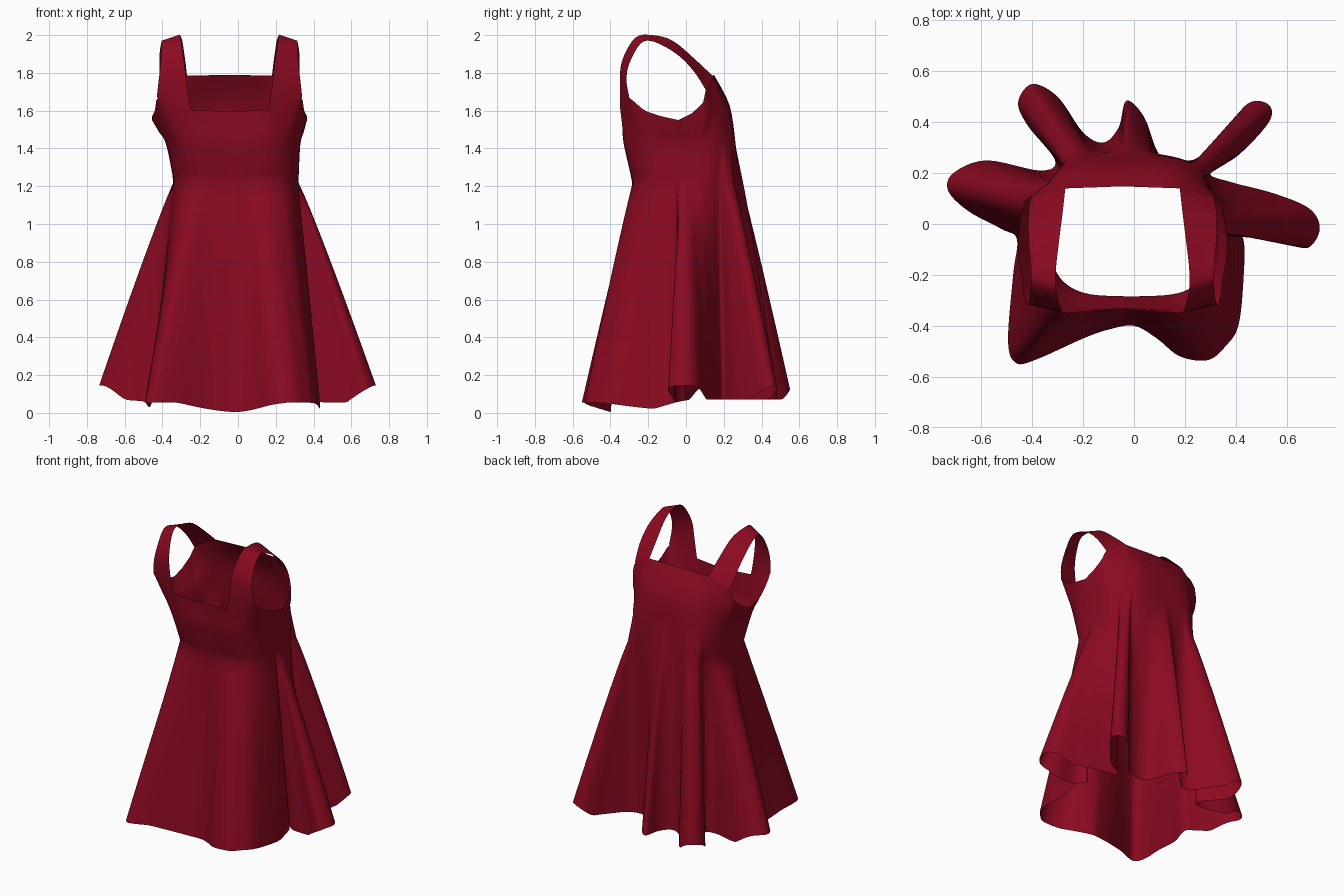
import bpy, bmesh, math
from mathutils import Vector

if "Cube" in bpy.data.objects:
    bpy.data.objects.remove(bpy.data.objects["Cube"])

red = bpy.data.materials.new("crimson cloth")
red.diffuse_color = (0.26, 0.003, 0.015, 1)
red.use_nodes = True
red.node_tree.nodes["Principled BSDF"].inputs["Base Color"].default_value = red.diffuse_color
CY = -0.03          # centre used for the angles around the body


def spline(p0, p1, p2, p3, t):
    return 0.5 * (2 * p1 + (p2 - p0) * t + (2 * p0 - 5 * p1 + 4 * p2 - p3) * t * t
                  + (3 * p1 - p0 - 3 * p2 + p3) * t ** 3)


def smooth_path(pts, n, closed=False):
    pts = [Vector(p) for p in pts]
    k = len(pts)
    pick = (lambda i: pts[i % k]) if closed else (lambda i: pts[max(0, min(k - 1, i))])
    out = [spline(pick(i - 1), pick(i), pick(i + 1), pick(i + 2), j / n)
           for i in range(k if closed else k - 1) for j in range(n)]
    return out if closed else out + [pts[-1]]


def angle(x, y):
    a = (math.atan2(y - CY, x) + math.pi / 2) % math.tau
    return 0.0 if a > math.tau - 1e-5 else a


def step(lo, hi, v):
    t = max(0, min(1, (v - lo) / (hi - lo)))
    return t * t * (3 - 2 * t)


def ring_at(half, a, c):
    """Point at angle a on a ring given by its right half, shifted sideways by c."""
    flip = a > math.pi
    a = math.tau - a if flip else a
    for p, q in zip(half, half[1:]):
        a0 = angle(p[0], p[1])
        a1 = angle(q[0], q[1])
        if a <= a1 + 1e-6:
            break
    t = max(0, min(1, (a - a0) / (a1 - a0)))
    v = Vector(p).lerp(Vector(q), t)
    return Vector((c + (-v.x if flip else v.x), v.y, v.z))


def build(name, grid, closed):
    bm = bmesh.new()
    cols = [[bm.verts.new(p) for p in col] for col in grid]
    for i in range(len(cols) if closed else len(cols) - 1):
        a, b = cols[i], cols[(i + 1) % len(cols)]
        for j in range(len(a) - 1):
            bm.faces.new((a[j], b[j], b[j + 1], a[j + 1])).smooth = True
    me = bpy.data.meshes.new(name)
    bm.to_mesh(me)
    bm.free()
    me.materials.append(red)
    ob = bpy.data.objects.new(name, me)
    bpy.context.collection.objects.link(ob)


# hem outline with its folds, counter-clockwise from front centre
hem_pts = [(0, -.40), (.09, -.45), (.18, -.52), (.29, -.535), (.36, -.48), (.41, -.40),
           (.43, -.22), (.43, -.06), (.38, .0), (.45, -.05), (.58, -.06), (.68, -.095),
           (.73, -.02), (.69, .06), (.55, .12), (.38, .165), (.30, .20),
           (.41, .27), (.53, .40), (.53, .468), (.45, .475), (.35, .36), (.24, .25),
           (.11, .26), (.04, .42), (-.03, .485), (-.06, .38), (-.12, .32), (-.20, .36),
           (-.30, .50), (-.40, .55), (-.455, .48), (-.42, .39), (-.31, .25), (-.37, .21),
           (-.58, .25), (-.71, .20), (-.73, .13), (-.65, .05), (-.52, -.02), (-.46, -.06),
           (-.475, -.2), (-.495, -.46), (-.465, -.545), (-.39, -.535), (-.2, -.45), (-.1, -.415)]
# the hem rises with the spread of the folds and towards the back
hem = []
for p in smooth_path(hem_pts, 6, True):
    r = p.length
    z = min(.05, .25 * max(0, r - .4)) + .09 * step(.55, .73, r) * step(-.3, -.05, p.y)
    hem.append(Vector((p.x, p.y, max(.005 + z, .07 * step(-.3, .05, p.y)))))

# matching angles at the waist, kept in order and smoothed
angs = sorted(angle(p.x, p.y) for p in hem)
N, R = len(angs), 5
full = [a - math.tau for a in angs] + angs + [a + math.tau for a in angs]
angs = [(sum(full[N + i - R:N + i + R + 1]) / (2 * R + 1)) % math.tau for i in range(N)]

# right halves of waist, chest and top edge
waist = smooth_path([(0, -.285, 1.22), (.19, -.27, 1.22), (.295, -.19, 1.22), (.33, -.02, 1.22),
                     (.30, .15, 1.22), (.19, .26, 1.22), (0, .28, 1.22)], 6)
chest = smooth_path([(0, -.325, 1.42), (.21, -.32, 1.42), (.325, -.22, 1.42), (.355, -.04, 1.42),
                     (.325, .14, 1.42), (.21, .25, 1.42), (0, .262, 1.42)], 6)
top = [(0, -.335, 1.595), (.205, -.348, 1.605), (.385, -.30, 1.67), (.395, -.22, 1.60),
       (.41, -.13, 1.57), (.41, -.04, 1.55), (.40, .03, 1.585), (.385, .09, 1.64),
       (.36, .105, 1.71), (.225, .14, 1.785), (0, .148, 1.79)]

# dress body: one sheet from hem to neckline
grid = []
for p, a in zip(hem, angs):
    w, c, t = ring_at(waist, a, -.01), ring_at(chest, a, -.025), ring_at(top, a, -.045)
    back = max(0, -math.cos(a)) ** .5 if math.cos(a) < 0 else 0
    # the back folds already begin above the waist
    w = w.lerp(Vector((p.x, p.y, w.z)), .11 * step(.4, .9, back))
    col = []
    for i in range(14):
        s = 1 - i / 14
        v = w.lerp(p, s ** .93)
        v.z = w.z + (p.z - w.z) * s
        col.append(v)
    # upper back stays full until it curves in to the neckline
    mid = c.lerp(t, .55) + Vector((0, .033 * back, 0))
    col += smooth_path([w, c, mid, t], 4)
    grid.append(col)
build("dress_body", grid, True)

# shoulder straps: ribbons between an inner and an outer edge
inner = smooth_path([(.205, -.348, 1.605), (.225, -.35, 1.73), (.24, -.34, 1.86), (.26, -.27, 1.985),
                     (.262, -.18, 2.0), (.25, -.07, 1.97), (.235, .05, 1.87), (.225, .14, 1.785)], 4)
outer = smooth_path([(.385, -.30, 1.67), (.375, -.315, 1.76), (.365, -.30, 1.85), (.36, -.24, 1.955),
                     (.36, -.17, 1.965), (.37, -.05, 1.90), (.37, .04, 1.81), (.36, .105, 1.71)], 4)
for name, s in (("right_strap", 1), ("left_strap", -1)):
    strap = []
    for a, b in zip(inner, outer):
        strap.append([Vector((s * v.x - .045, v.y, v.z))
                      for v in (a.lerp(b, k / 3) for k in range(4))])
    build(name, strap, False)
